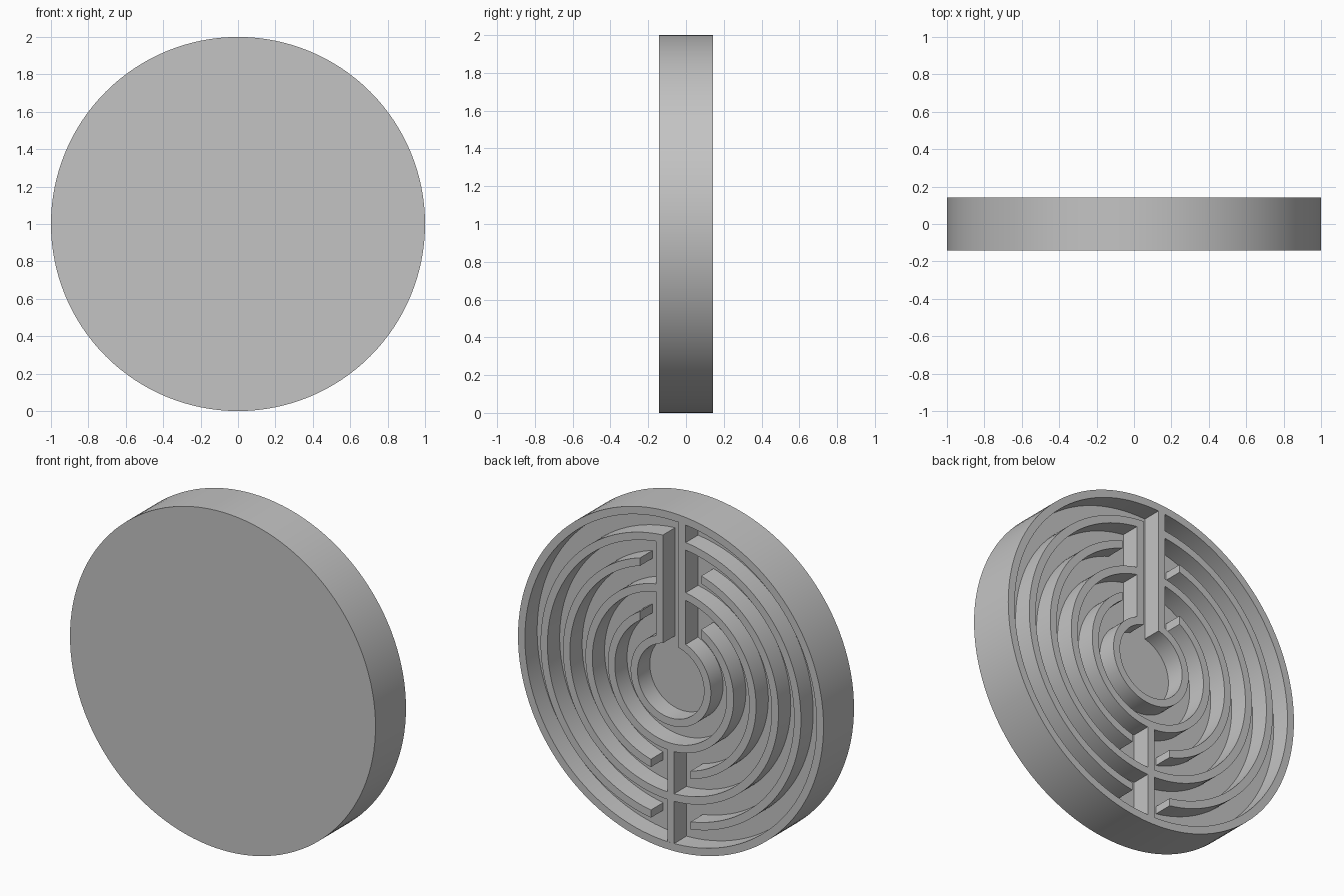
import bpy, bmesh, math

if "Cube" in bpy.data.objects:
    bpy.data.objects.remove(bpy.data.objects["Cube"])

HALF = 0.1425          # half thickness of the disc
FLOOR = 0.028          # corridor floor height along y
T = 0.0225             # half thickness of a wall
CH, CH_OUT = 0.052, 0.098   # entry channel: inner and outer wall faces
RIM_IN = 0.955
RINGS = [0.83, 0.683, 0.536, 0.389, 0.24]

grey = bpy.data.materials.new("plain_grey")
grey.diffuse_color = (0.55, 0.55, 0.55, 1)
grey.use_nodes = True
grey.node_tree.nodes["Principled BSDF"].inputs["Base Color"].default_value = grey.diffuse_color


def finish(name, bm):
    bmesh.ops.remove_doubles(bm, verts=bm.verts, dist=1e-5)
    bmesh.ops.recalc_face_normals(bm, faces=bm.faces)
    me = bpy.data.meshes.new(name)
    bm.to_mesh(me)
    bm.free()
    me.materials.append(grey)
    ob = bpy.data.objects.new(name, me)
    bpy.context.collection.objects.link(ob)
    ob.location.z = 1
    bpy.ops.object.select_all(action='DESELECT')
    ob.select_set(True)
    bpy.context.view_layer.objects.active = ob
    bpy.ops.object.shade_smooth_by_angle(angle=math.radians(30))
    return ob


def prism(name, front, back):
    """Wall between two matching xz edge lines, standing on the floor."""
    bm = bmesh.new()
    rows = []
    for (ax, az), (bx, bz) in zip(front, back):
        rows.append([bm.verts.new(p) for p in (
            (ax, FLOOR - 0.01, az), (bx, FLOOR - 0.01, bz),
            (bx, HALF, bz), (ax, HALF, az))])
    for r, q in zip(rows, rows[1:]):
        for i in range(4):
            j = (i + 1) % 4
            bm.faces.new((r[i], r[j], q[j], q[i]))
    bm.faces.new(rows[0])
    bm.faces.new(rows[-1])
    return finish(name, bm)


def arc_wall(name, r, x_start, x_end=None, side=1):
    """Ring wall from the top gap round to the bottom gap, or all the way."""
    lines = []
    for rad in (r - T, r + T):
        a = math.asin(x_start / rad)
        b = 2 * math.pi - a if x_end is None else math.pi - math.asin(x_end / rad)
        n = 120 if x_end is None else 60
        lines.append([(side * rad * math.sin(a + (b - a) * i / n),
                       rad * math.cos(a + (b - a) * i / n)) for i in range(n + 1)])
    return prism(name, *lines)


def straight_wall(name, x0, x1, r0, r1, up=1):
    """Vertical wall whose ends follow the circles r0 and r1."""
    edge = lambda x: [(x, up * math.sqrt(r * r - x * x)) for r in (r0, r1)]
    return prism(name, edge(x0), edge(x1))


# Disc body with raised outer rim, turned from a profile
bm = bmesh.new()
profile = [(0, -HALF), (1, -HALF), (1, HALF), (RIM_IN, HALF), (RIM_IN, FLOOR), (0, FLOOR)]
vs = [bm.verts.new((r, y, 0)) for r, y in profile]
es = [bm.edges.new(p) for p in zip(vs, vs[1:])]
bmesh.ops.spin(bm, geom=vs + es, cent=(0, 0, 0), axis=(0, 1, 0),
               angle=2 * math.pi, steps=128)
finish("disc_body", bm)

# Ring walls: alternately open at the bottom and at the top
for i, r in enumerate(RINGS):
    if i in (0, 2):
        for side, tag in ((1, "right"), (-1, "left")):
            arc_wall(f"ring_wall_{i + 1}_{tag}", r, CH_OUT, 0.13, side)
    elif i in (1, 3):
        arc_wall(f"ring_wall_{i + 1}", r, 0.2)
    else:
        arc_wall("centre_ring_wall", r, CH)

# Walls of the entry channel; one reaches the rim, the other stops at the first ring
straight_wall("channel_wall_short", CH, CH_OUT, RINGS[4] + T, RINGS[0] + T)
straight_wall("channel_wall_long", -CH_OUT, -CH, RINGS[4] + T, RIM_IN)

# Bottom dividing walls
straight_wall("divider_inner", -T, T, RINGS[3] + T, RINGS[1] - T, -1)
straight_wall("divider_outer", -T, T, RINGS[1] + T, RIM_IN, -1)
